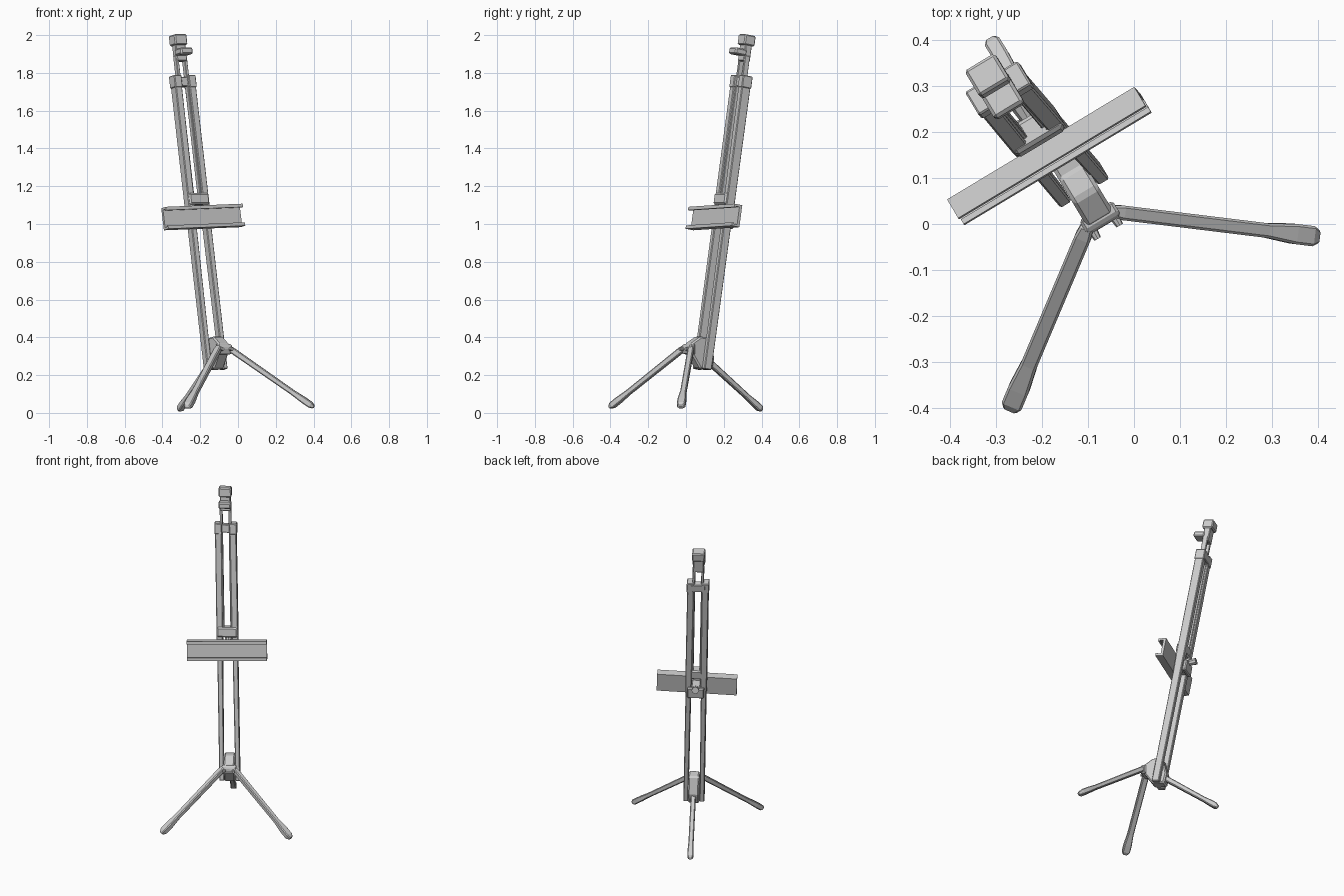
import bpy, bmesh, math
from mathutils import Vector as V

if "Cube" in bpy.data.objects:
    bpy.data.objects.remove(bpy.data.objects["Cube"])

U = V((math.cos(math.radians(31)), math.sin(math.radians(31)), 0))   # across the easel
B = V((-U.y, U.x, 0))                                               # towards the back
UP = V((0, 0, 1))
LOW, HIGH = V((-0.12, 0.088, 0.25)), V((-0.295, 0.295, 1.78))        # mast centre line
LEAN = (HIGH - LOW).normalized()


def mast(z, a=0, b=0):
    """Point on the leaning mast, offset across (a) and back (b)."""
    return LOW.lerp(HIGH, (z - LOW.z) / (HIGH.z - LOW.z)) + a * U + b * B


def finish(bm, name, bevel=0.0):
    bmesh.ops.recalc_face_normals(bm, faces=bm.faces)
    me = bpy.data.meshes.new(name)
    bm.to_mesh(me)
    bm.free()
    ob = bpy.data.objects.new(name, me)
    bpy.context.collection.objects.link(ob)
    if bevel:
        m = ob.modifiers.new("bevel", 'BEVEL')
        m.width, m.segments = bevel, 1
    return ob


def skin(name, rings, bevel=0.0):
    """Join equal rings of points into a capped solid."""
    bm = bmesh.new()
    rs = [[bm.verts.new(p) for p in r] for r in rings]
    for r, s in zip(rs, rs[1:]):
        for i in range(len(r)):
            j = (i + 1) % len(r)
            bm.faces.new((r[i], r[j], s[j], s[i]))
    bm.faces.new(rs[0])
    bm.faces.new(rs[-1])
    return finish(bm, name, bevel)


def bar(name, p, q, stations, side=U, bevel=0.004):
    """Rectangular bar from p to q; stations are (t, width, depth)."""
    n = (q - p).normalized().cross(side).normalized()
    rings = []
    for t, w, d in stations:
        c = p.lerp(q, t)
        rings.append([c + side * (x * w / 2) + n * (y * d / 2)
                      for x, y in ((-1, -1), (1, -1), (1, 1), (-1, 1))])
    return skin(name, rings, bevel)


def block(name, z0, z1, w, d, a=0, b=0, bevel=0.004):
    return bar(name, mast(z0, a, b), mast(z1, a, b), [(0, w, d), (1, w, d)], U, bevel)


def extrude(name, profile, centre, axis, fwd, up, length, bevel=0.0):
    """Profile of (forward, up) points swept along axis."""
    return skin(name, [[centre + axis * s * length / 2 + fwd * x + up * y
                        for x, y in profile] for s in (-1, 1)], bevel)


def pin(name, p, q, r0, r1, n=8):
    d = (q - p).normalized()
    s = d.orthogonal().normalized()
    t = d.cross(s)
    ang = [2 * math.pi * i / n for i in range(n)]
    return skin(name, [[c + (s * math.cos(g) + t * math.sin(g)) * r for g in ang]
                       for c, r in ((p, r0), (q, r1))])


# Twin mast rails with thicker collars at the top, and the inner sliding rods
for label, s in (("left", -1), ("right", 1)):
    bar(label + "_mast_rail", mast(0.23, s * 0.048), mast(1.78, s * 0.043),
        [(0, 0.028, 0.045), (0.48, 0.032, 0.048), (0.56, 0.038, 0.052), (1, 0.040, 0.054)])
    block(label + "_rail_collar", 1.72, 1.785, 0.045, 0.06, s * 0.044)
    block(label + "_sliding_rod", 1.12, 1.89, 0.016, 0.03, s * 0.026, 0, 0.002)

# Cross pieces tying the rails together
block("top_cross_piece", 1.725, 1.775, 0.09, 0.045, 0, 0.008)
block("middle_cross_piece", 1.10, 1.16, 0.122, 0.06, 0, -0.006, 0.008)

# Upper canvas holder
block("holder_post", 1.86, 1.96, 0.062, 0.04)
block("holder_head", 1.945, 2.0, 0.076, 0.066, 0, 0, 0.006)
block("holder_clamp", 1.895, 1.93, 0.074, 0.07, 0, -0.045, 0.007)

# Canvas tray: open channel with lips facing forward, slightly rolled
along = (U + UP * 0.035).normalized()
up = (LEAN - along * LEAN.dot(along)).normalized()
fwd = along.cross(up)
if fwd.dot(B) > 0:
    fwd = -fwd
channel = [(-0.012, -0.06), (0.036, -0.06), (0.036, -0.042), (0.024, -0.042),
           (0.024, -0.048), (0.004, -0.048), (0.004, 0.046), (0.024, 0.046),
           (0.024, 0.04), (0.036, 0.04), (0.036, 0.058), (-0.012, 0.058)]
extrude("canvas_tray", channel, V((-0.19, 0.158, 1.036)), along, fwd, up, 0.475)

# Clamp and knob that fix the tray behind the mast
block("tray_clamp_core", 0.985, 1.06, 0.052, 0.085, 0, 0.0)
block("tray_clamp_plate", 0.975, 1.045, 0.10, 0.024, 0, 0.036, 0.006)
pin("tray_knob", mast(1.045, 0, 0.04), mast(1.05, 0, 0.085), 0.016, 0.022)

# Hub that carries the mast and the legs
hub_profile = [(0.09, 0.365), (0.085, 0.32), (0.03, 0.235), (-0.045, 0.225),
               (-0.06, 0.29), (-0.035, 0.395), (0.025, 0.405)]
extrude("hub", hub_profile, V((-0.118, 0.085, 0)), U, -B, UP, 0.066, 0.008)
front = V((-0.073, 0.012, 0.338))
extrude("leg_bracket", [(-0.02, -0.03), (0.012, -0.026), (0.02, 0.005),
                        (0.01, 0.026), (-0.02, 0.028)],
        front, U, -B, UP, 0.085, 0.006)
for label, s in (("left", -1), ("right", 1)):
    p = front + U * s * 0.028
    pin(label + "_leg_pivot", p, p - B * 0.035, 0.013, 0.008)

# Three splayed legs with swollen, rounded feet
legs = {
    "front_left_leg": (V((-0.10, -0.003, 0.35)), V((-0.27, -0.405, 0.028)), 0.036, 0.046),
    "front_right_leg": (V((-0.055, 0.028, 0.348)), V((0.402, -0.028, 0.030)), 0.032, 0.044),
    "back_leg": (V((-0.125, 0.10, 0.29)), V((-0.312, 0.402, 0.014)), 0.030, 0.036),
}
for name, (p, q, w, foot) in legs.items():
    side = (q - p).cross(UP).normalized()
    bar(name, p, q, [(0, w * 0.8, 0.026), (0.06, w, 0.032), (0.75, w, 0.028),
                     (0.88, foot, 0.034), (0.96, foot, 0.034), (1, foot * 0.6, 0.018)],
        side, 0.005)
